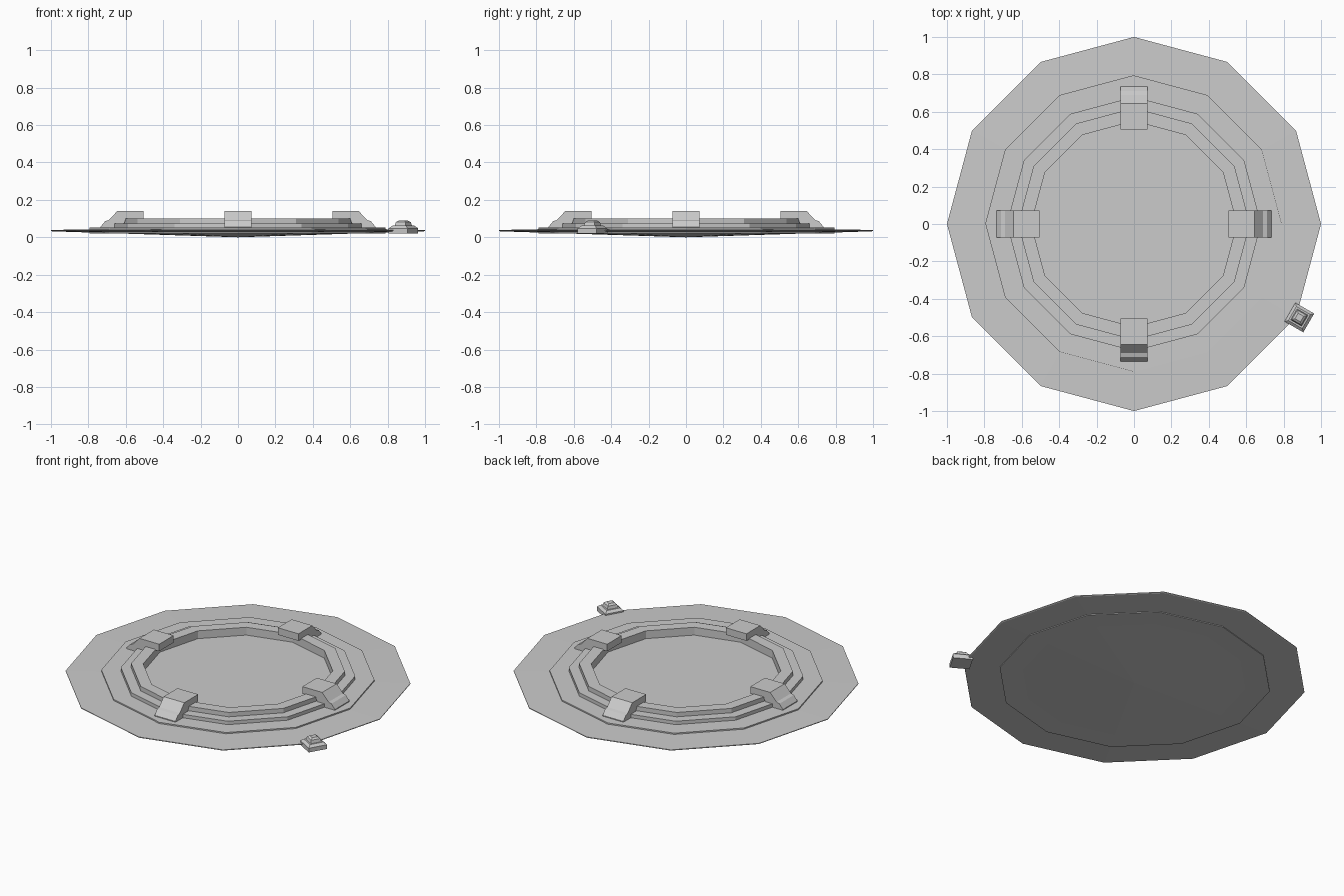
import bpy, bmesh
from math import cos, sin, pi, radians
from mathutils import Matrix

if "Cube" in bpy.data.objects:
    bpy.data.objects.remove(bpy.data.objects["Cube"])


def make_object(name, bm):
    bmesh.ops.remove_doubles(bm, verts=bm.verts, dist=1e-5)
    bmesh.ops.recalc_face_normals(bm, faces=bm.faces)
    mesh = bpy.data.meshes.new(name)
    bm.to_mesh(mesh)
    bm.free()
    ob = bpy.data.objects.new(name, mesh)
    bpy.context.collection.objects.link(ob)
    return ob


def lathe(name, profile, sides=12, start=0.0, closed=False):
    """Stack polygon loops from (radius, z) pairs; open ends are capped unless closed."""
    bm = bmesh.new()
    loops = []
    for r, z in profile:
        if r == 0:
            loops.append([bm.verts.new((0, 0, z))] * sides)
        else:
            angles = [start + 2 * pi * i / sides for i in range(sides)]
            loops.append([bm.verts.new((r * cos(a), r * sin(a), z)) for a in angles])
    pairs = list(zip(loops, loops[1:]))
    if closed:
        pairs.append((loops[-1], loops[0]))
    for lo, hi in pairs:
        for i in range(sides):
            j = (i + 1) % sides
            bm.faces.new(list(dict.fromkeys((lo[i], lo[j], hi[j], hi[i]))))
    if not closed:
        for loop in (loops[0], loops[-1]):
            if len(set(loop)) > 2:
                bm.faces.new(loop)
    return make_object(name, bm)


def clamp(name, angle, half=0.073):
    """Bent clamp profile in the radial plane, extruded sideways."""
    profile = [(0.505, 0.10), (0.505, 0.145), (0.645, 0.145), (0.69, 0.096),
               (0.71, 0.09), (0.735, 0.06), (0.735, 0.05), (0.62, 0.05), (0.60, 0.10)]
    bm = bmesh.new()
    face = bm.faces.new([bm.verts.new((r, -half, z)) for r, z in profile])
    ext = bmesh.ops.extrude_face_region(bm, geom=[face], use_keep_orig=True)
    moved = [g for g in ext["geom"] if isinstance(g, bmesh.types.BMVert)]
    bmesh.ops.translate(bm, verts=moved, vec=(0, 2 * half, 0))
    bmesh.ops.rotate(bm, verts=bm.verts, matrix=Matrix.Rotation(angle, 3, 'Z'))
    return make_object(name, bm)


# Wide base plate with a shallow conical underside
lathe("base_plate", [(0, 0.004), (0.995, 0.036), (1.0, 0.039), (1.0, 0.043), (0.79, 0.047)])

# Raised disc, very slightly off centre
disc = lathe("raised_disc", [(0.792, 0.025), (0.792, 0.055)])
disc.location = (-0.003, 0.003, 0)

# Two-step ring around the flat floor
lathe("stepped_ring", [(0.55, 0.05), (0.68, 0.05), (0.68, 0.077), (0.62, 0.077),
                       (0.62, 0.105), (0.55, 0.105)], closed=True)

# Four clamps gripping the ring
for i, side in enumerate(("right", "back", "left", "front")):
    clamp(f"clamp_{side}", i * pi / 2)

# Small square stepped knob on the rim
s = 2 ** 0.5
knob = lathe("rim_knob", [(0.058 * s, 0.025), (0.058 * s, 0.052), (0.043 * s, 0.066),
                          (0.034 * s, 0.066), (0.029 * s, 0.085), (0.017 * s, 0.094)],
             sides=4, start=pi / 4)
knob.location = (0.884, -0.5, 0)
knob.rotation_euler = (0, 0, radians(-30))

# Rest the plate on z = 0
for ob in bpy.data.objects:
    ob.location.z -= 0.004
